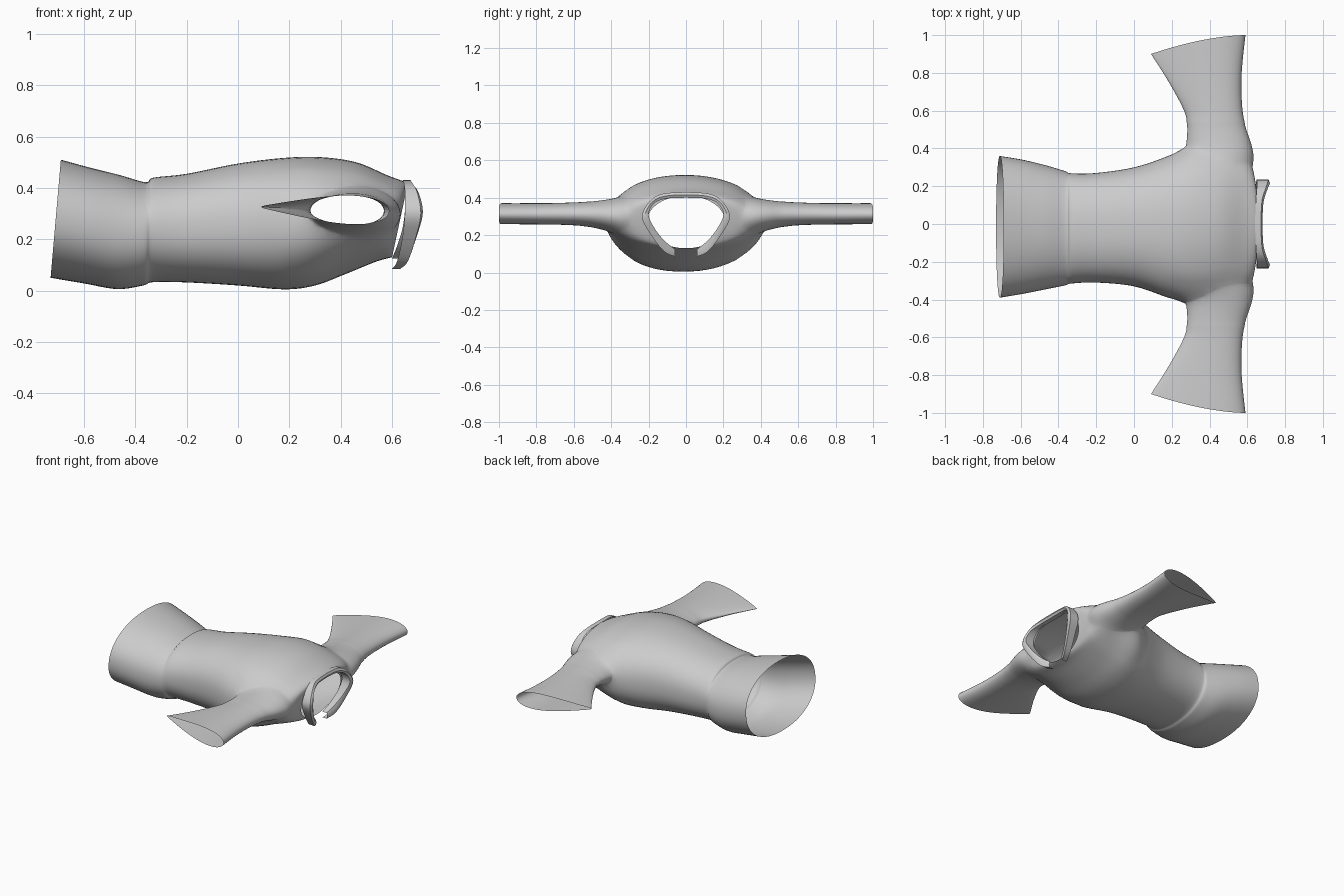
import bpy, bmesh, math
from mathutils import Vector

if "Cube" in bpy.data.objects:
    bpy.data.objects.remove(bpy.data.objects["Cube"])

N = 64


def catmull(rows, steps):
    """Smoothly resample a list of equal-length number rows."""
    out = []
    for i in range(len(rows) - 1):
        a, b, c, d = (rows[max(i - 1, 0)], rows[i], rows[i + 1], rows[min(i + 2, len(rows) - 1)])
        for s in range(steps):
            t = s / steps
            out.append([0.5 * (2 * q + (r - p) * t + (2 * p - 5 * q + 4 * r - w) * t * t
                               + (3 * q - p - 3 * r + w) * t ** 3)
                        for p, q, r, w in zip(a, b, c, d)])
    out.append(list(rows[-1]))
    return out


def make_object(name, bm):
    bmesh.ops.recalc_face_normals(bm, faces=bm.faces[:])
    me = bpy.data.meshes.new(name)
    bm.to_mesh(me)
    bm.free()
    ob = bpy.data.objects.new(name, me)
    bpy.context.collection.objects.link(ob)
    return ob


def loft(name, rings, tips):
    """Skin closed rings and close both ends with fans to the tip points."""
    bm = bmesh.new()
    vr = [[bm.verts.new(p) for p in r] for r in rings]
    n = len(vr[0])
    for a, b in zip(vr, vr[1:]):
        for i in range(n):
            j = (i + 1) % n
            bm.faces.new((a[i], a[j], b[j], b[i]))
    for ring, tip in ((vr[0], tips[0]), (vr[-1], tips[1])):
        v = bm.verts.new(tip)
        for i in range(n):
            bm.faces.new((ring[i], ring[(i + 1) % n], v))
    return make_object(name, bm)


def body_ring(s):
    xb, xt, y0, y1, z0, z1, e = s
    pts = []
    for i in range(N):
        t = 2 * math.pi * i / N
        c, k = math.cos(t), math.sin(t)
        u = math.copysign(abs(c) ** (2 / e), c)
        v = math.copysign(abs(k) ** (2 / e), k)
        pts.append((xb + (xt - xb) * (v + 1) / 2,
                    (y0 + y1) / 2 + (y1 - y0) / 2 * u,
                    (z0 + z1) / 2 + (z1 - z0) / 2 * v))
    return pts


def sleeve_ring(s, side):
    y, x0, x1, z0, z1, sl, p = s
    pts = []
    for i in range(48):
        t = 2 * math.pi * i / 48
        u, k = math.cos(t), math.sin(t)
        w = (1 - u) / 2
        pts.append(((x0 + x1) / 2 + (x1 - x0) / 2 * u,
                    side * (y - sl * w ** 1.7),
                    (z0 + z1) / 2 + 0.02 * p * w + (z1 - z0) / 2 * k * (1 - p * w)))
    return pts


# Torso: x at bottom, x at top, y range, z range, squareness
body_sections = [
    (-.73, -.69, -.39, .36, .05, .51, 2.2),
    (-.60, -.58, -.37, .34, .028, .48, 2.2),
    (-.47, -.46, -.345, .31, .006, .45, 2.2),
    (-.37, -.36, -.325, .28, .02, .422, 2.2),
    (-.33, -.33, -.315, .268, .033, .44, 2.2),
    (-.20, -.20, -.31, .27, .032, .455, 2.3),
    (0, 0, -.33, .30, .02, .495, 2.3),
    (.18, .18, -.39, .36, .005, .517, 2.25),
    (.30, .32, -.43, .425, .02, .52, 2.1),
    (.42, .46, -.42, .42, .065, .50, 2),
    (.53, .58, -.40, .40, .11, .45, 2),
    (.58, .645, -.33, .33, .125, .425, 2),
    (.60, .66, -.21, .21, .13, .41, 2)]
hem_tip, neck_tip = Vector((-.85, -.015, .28)), Vector((.75, 0, .27))
garment = loft("shirt_body", [body_ring(s) for s in catmull(body_sections, 6)],
               (hem_tip, neck_tip))

# Sleeves: y, x range, z range, cuff slant, fold of the underarm side
sleeve_sections = [
    (.20, .32, .57, .20, .40, 0, 0),
    (.32, .27, .635, .185, .41, 0, 0),
    (.42, .275, .625, .215, .395, 0, .1),
    (.52, .28, .59, .235, .385, 0, .2),
    (.63, .265, .572, .24, .382, .03, .35),
    (.80, .185, .57, .235, .385, .05, .6),
    (1.0, .09, .59, .23, .39, .10, .8)]
tips = [hem_tip, neck_tip]
bpy.context.view_layer.objects.active = garment
for side in (1, -1):
    cuff_tip = Vector((.40, side * 1.1, .315))
    tips.append(cuff_tip)
    sleeve = loft("sleeve", [sleeve_ring(s, side) for s in catmull(sleeve_sections, 6)],
                  ((.45, side * .18, .3), cuff_tip))
    mod = garment.modifiers.new("join", 'BOOLEAN')
    mod.operation, mod.object, mod.solver = 'UNION', sleeve, 'EXACT'
    bpy.ops.object.modifier_apply(modifier=mod.name)
    bpy.data.objects.remove(sleeve)

# Open hem, neck and cuffs, and soften the armhole joins
bm = bmesh.new()
bm.from_mesh(garment.data)
bmesh.ops.delete(bm, geom=[v for v in bm.verts
                           if any((v.co - t).length < 1e-3 for t in tips)], context='VERTS')
bmesh.ops.triangulate(bm, faces=[f for f in bm.faces if len(f.verts) > 4])
for _ in range(8):
    near = [v for v in bm.verts if .28 < abs(v.co.y) < .52 and v.co.x > .2 and not v.is_boundary]
    bmesh.ops.smooth_vert(bm, verts=near, factor=.5, use_axis_x=True, use_axis_y=True, use_axis_z=True)
bm.to_mesh(garment.data)
bm.free()

# Folded collar, open at the throat: inner y, z, base x, rim x, outer y, z
collar_half = [
    (0, .40, .64, .68, 0, .43),
    (.10, .396, .645, .685, .12, .422),
    (.17, .37, .65, .705, .19, .385),
    (.20, .31, .65, .72, .235, .30),
    (.17, .24, .64, .70, .19, .205),
    (.12, .175, .62, .67, .12, .115),
    (.06, .125, .60, .64, .06, .085)]
half = catmull(collar_half, 5)
full = [(-a, b, c, d, -e, f) for a, b, c, d, e, f in half[:0:-1]] + half
bm = bmesh.new()
rows = []
for yi, zi, xb, xr, yo, zo in full:
    prof = [(xb, yi, zi), (xr - .008, yi, zi), (xr, (yi + yo) / 2, (zi + zo) / 2),
            (xr - .008, yo, zo), (xb, yo, zo)]
    rows.append([bm.verts.new(p) for p in prof])
for a, b in zip(rows, rows[1:]):
    for i in range(4):
        bm.faces.new((a[i], b[i], b[i + 1], a[i + 1]))
collar = make_object("collar", bm)

for ob in (garment, collar):
    bpy.ops.object.select_all(action='DESELECT')
    ob.select_set(True)
    bpy.context.view_layer.objects.active = ob
    bpy.ops.object.shade_smooth_by_angle(angle=math.radians(50))
